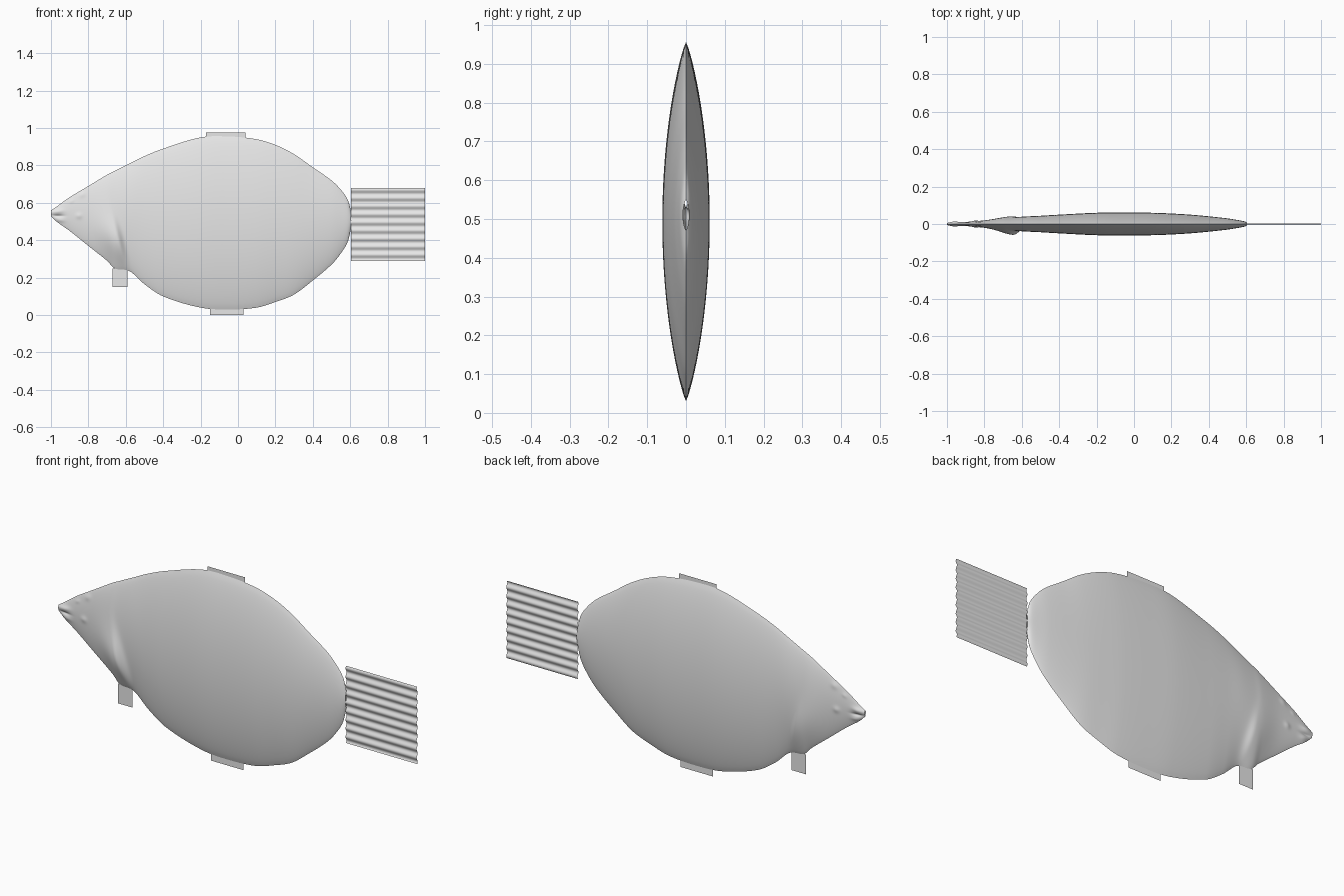
import bpy, bmesh
from math import exp, pi, sin

if "Cube" in bpy.data.objects:
    bpy.data.objects.remove(bpy.data.objects["Cube"])

grey = bpy.data.materials.new("plain_grey")
grey.use_nodes = True
grey.diffuse_color = (0.8, 0.8, 0.8, 1)
grey.node_tree.nodes["Principled BSDF"].inputs["Base Color"].default_value = (0.8, 0.8, 0.8, 1)

# Body stations: x, bottom edge, top edge, half thickness
STATIONS = [
    (-1, .53, .56, .004), (-.97, .5, .58, .007), (-.9, .45, .63, .011),
    (-.8, .37, .69, .019), (-.7, .29, .75, .032), (-.66, .25, .77, .035),
    (-.58, .235, .81, .04), (-.5, .165, .85, .044), (-.4, .1, .89, .05),
    (-.2, .04, .95, .06), (-.05, .03, .955, .061), (.1, .04, .94, .06),
    (.2, .07, .91, .056), (.3, .11, .86, .05), (.4, .185, .79, .041),
    (.5, .27, .72, .03), (.55, .33, .67, .022), (.59, .4, .61, .014),
    (.605, .47, .55, .008)]


def slope(i, k):
    a, b = STATIONS[max(i - 1, 0)], STATIONS[min(i + 1, len(STATIONS) - 1)]
    return (b[k] - a[k]) / (b[0] - a[0])


def station(x, k):
    """Smooth value of one station column at x."""
    i = 0
    while i < len(STATIONS) - 2 and x > STATIONS[i + 1][0]:
        i += 1
    a, b = STATIONS[i], STATIONS[i + 1]
    w = b[0] - a[0]
    t = (x - a[0]) / w
    s = 1 - t
    return (a[k] * s * s * (1 + 2 * t) + b[k] * t * t * (1 + 2 * s)
            + w * s * t * (slope(i, k) * s - slope(i + 1, k) * t))


def bump(x, z, cx, cz, rx, rz):
    return exp(-((x - cx) / rx) ** 2 - ((z - cz) / rz) ** 2)


def gill(x, z):
    """Gill cover: long rise towards the tail, then a sudden drop."""
    d = x + .63 + .25 * (z - .35)
    return exp(-(d / (.09 if d < 0 else .025)) ** 2 - ((z - .36) / .14) ** 2)


def depth(x, z, u, side):
    rim = max(0, 1 - u * u)
    y = station(x, 3) * rim ** .85
    y += rim * gill(x, z) * (.035 if side < 0 else .012)
    # Eye, nostril, cheek, lips and mouth slit
    y += rim * (.01 * bump(x, z, -.835, .648, .016, .016)
                + .005 * bump(x, z, -.89, .61, .01, .01)
                + .004 * bump(x, z, -.85, .53, .015, .015)
                + .007 * bump(x, z, -.965, .555, .03, .014)
                + .006 * bump(x, z, -.955, .505, .025, .012)
                - .006 * bump(x, z, -.965, .53, .03, .007))
    return max(y, 0)


def finish(name, bm):
    bmesh.ops.remove_doubles(bm, verts=bm.verts, dist=.00001)
    bmesh.ops.recalc_face_normals(bm, faces=bm.faces)
    mesh = bpy.data.meshes.new(name)
    bm.to_mesh(mesh)
    bm.free()
    mesh.materials.append(grey)
    obj = bpy.data.objects.new(name, mesh)
    bpy.context.collection.objects.link(obj)
    bpy.ops.object.select_all(action='DESELECT')
    obj.select_set(True)
    bpy.context.view_layer.objects.active = obj
    bpy.ops.object.shade_smooth_by_angle()


def sheet(bm, columns, rows, place):
    """Grid of quads; place(s, t) gives a point for s and t from 0 to 1."""
    grid = [[bm.verts.new(place(i / columns, j / rows)) for j in range(rows + 1)]
            for i in range(columns + 1)]
    for a, b in zip(grid, grid[1:]):
        for j in range(rows):
            bm.faces.new((a[j], b[j], b[j + 1], a[j + 1]))


# Body: two bulging halves welded along a sharp rim
body = bmesh.new()
for side in (-1, 1):
    def place(s, t):
        x = -1 + 1.605 * s
        low, high = station(x, 1), station(x, 2)
        z = low + (high - low) * t
        return x, side * depth(x, z, 2 * t - 1, side), z
    sheet(body, 200, 60, place)
finish("body", body)


# Fins: thin upright sheets, the tail pleated along its length
def fin(name, x0, x1, z0, z1, pleats=0):
    bm = bmesh.new()
    sheet(bm, 1, max(1, pleats * 10),
          lambda s, t: (x0 + (x1 - x0) * s, .004 * sin(2 * pi * pleats * t),
                        z0 + (z1 - z0) * t))
    finish(name, bm)


fin("tail_fin", .603, 1, .29, .68, pleats=9)
fin("top_fin", -.17, .04, .95, .975)
fin("bottom_fin", -.15, .03, 0, .035)
fin("belly_fin", -.67, -.59, .15, .25)
